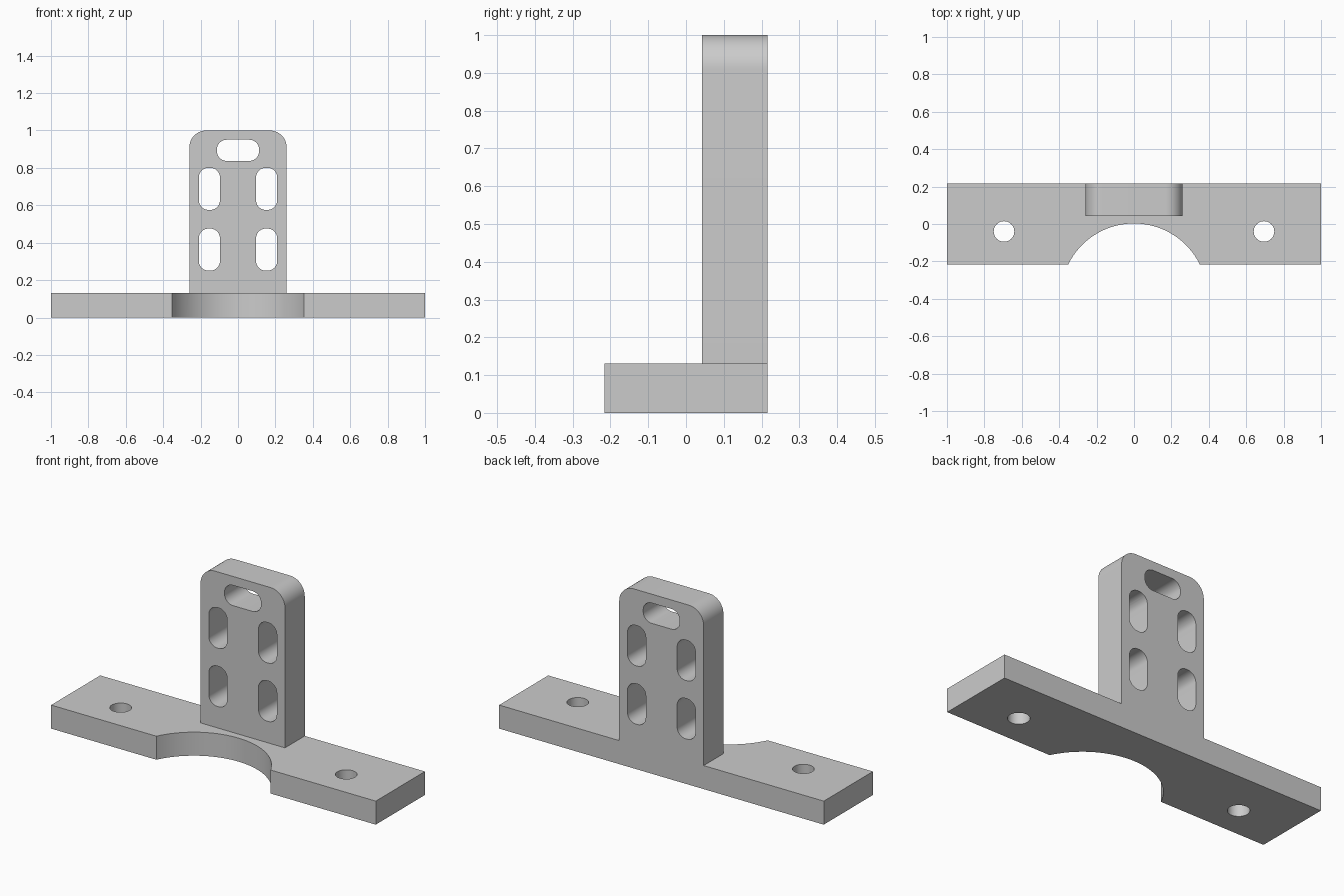
import bpy, bmesh
from math import sin, cos, pi, radians
from mathutils import Vector

cube = bpy.data.objects.get("Cube")
if cube:
    bpy.data.objects.remove(cube, do_unlink=True)

grey = bpy.data.materials.new("light_grey")
grey.use_nodes = True
colour = (0.6, 0.6, 0.6, 1)
grey.diffuse_color = colour
grey.node_tree.nodes["Principled BSDF"].inputs["Base Color"].default_value = colour

HALF_DEPTH, BASE_H = 0.216, 0.131
TOWER_HALF, TOWER_FRONT = 0.26, 0.042


def arc(cx, cy, r, start, end, steps):
    """Points along an arc, angles in degrees."""
    angles = [radians(start + (end - start) * i / steps) for i in range(steps + 1)]
    return [(cx + r * cos(a), cy + r * sin(a)) for a in angles]


def prism(name, outline, axis, low, high):
    """Extrude a closed 2D outline along y (xz outline) or z (xy outline)."""
    bm = bmesh.new()
    place = (lambda u, v: (u, low, v)) if axis == "y" else (lambda u, v: (u, v, low))
    face = bm.faces.new([bm.verts.new(place(u, v)) for u, v in outline])
    result = bmesh.ops.extrude_face_region(bm, geom=[face])
    move = Vector((0, 1, 0) if axis == "y" else (0, 0, 1)) * (high - low)
    verts = [g for g in result["geom"] if isinstance(g, bmesh.types.BMVert)]
    bmesh.ops.translate(bm, verts=verts, vec=move)
    bmesh.ops.recalc_face_normals(bm, faces=bm.faces)
    mesh = bpy.data.meshes.new(name)
    bm.to_mesh(mesh)
    bm.free()
    mesh.materials.append(grey)
    ob = bpy.data.objects.new(name, mesh)
    bpy.context.collection.objects.link(ob)
    return ob


def rounded_box(cx, cz, w, h, r):
    """Outline of a rectangle with rounded corners."""
    x, z = w / 2 - r, h / 2 - r
    corners = [(x, z, 0), (-x, z, 90), (-x, -z, 180), (x, -z, 270)]
    return [p for dx, dz, a in corners
            for p in arc(cx + dx, cz + dz, r, a, a + 90, 10)]


# Base bar and upright plate as one inverted T silhouette
R = 0.09
outline = [(-1, 0), (1, 0), (1, BASE_H), (TOWER_HALF, BASE_H)]
outline += arc(TOWER_HALF - R, 1 - R, R, 0, 90, 14)
outline += arc(R - TOWER_HALF, 1 - R, R, 90, 180, 14)
outline += [(-TOWER_HALF, BASE_H), (-1, BASE_H)]
bracket = prism("mounting_bracket", outline, "y", -HALF_DEPTH, HALF_DEPTH)

# Clear the space in front of the upright
front = [(-0.5, BASE_H), (0.5, BASE_H), (0.5, 1.2), (-0.5, 1.2)]
cutters = [prism("front_cutter", front, "y", -0.5, TOWER_FRONT)]

# Round recess in the front edge and the two bolt holes
cutters.append(prism("recess_cutter", arc(0, -0.389, 0.392, 0, 360, 96)[:-1], "z", -0.1, 0.3))
for side in (-1, 1):
    hole = arc(side * 0.695, -0.04, 0.055, 0, 360, 40)[:-1]
    cutters.append(prism("bolt_hole_cutter", hole, "z", -0.1, 0.3))

# Slots through the upright: one across the top, two pairs below
slots = [(0, 0.894, 0.225, 0.113)]
slots += [(side * 0.153, z, 0.113, 0.225) for side in (-1, 1) for z in (0.688, 0.363)]
for x, z, w, h in slots:
    cutters.append(prism("slot_cutter", rounded_box(x, z, w, h, 0.052), "y", -0.4, 0.4))

bpy.ops.object.select_all(action="DESELECT")
bracket.select_set(True)
bpy.context.view_layer.objects.active = bracket
for cutter in cutters:
    mod = bracket.modifiers.new("cut", "BOOLEAN")
    mod.operation, mod.solver, mod.object = "DIFFERENCE", "EXACT", cutter
    bpy.ops.object.modifier_apply(modifier=mod.name)
    bpy.data.objects.remove(cutter, do_unlink=True)

bpy.ops.object.shade_smooth_by_angle(angle=radians(30))
